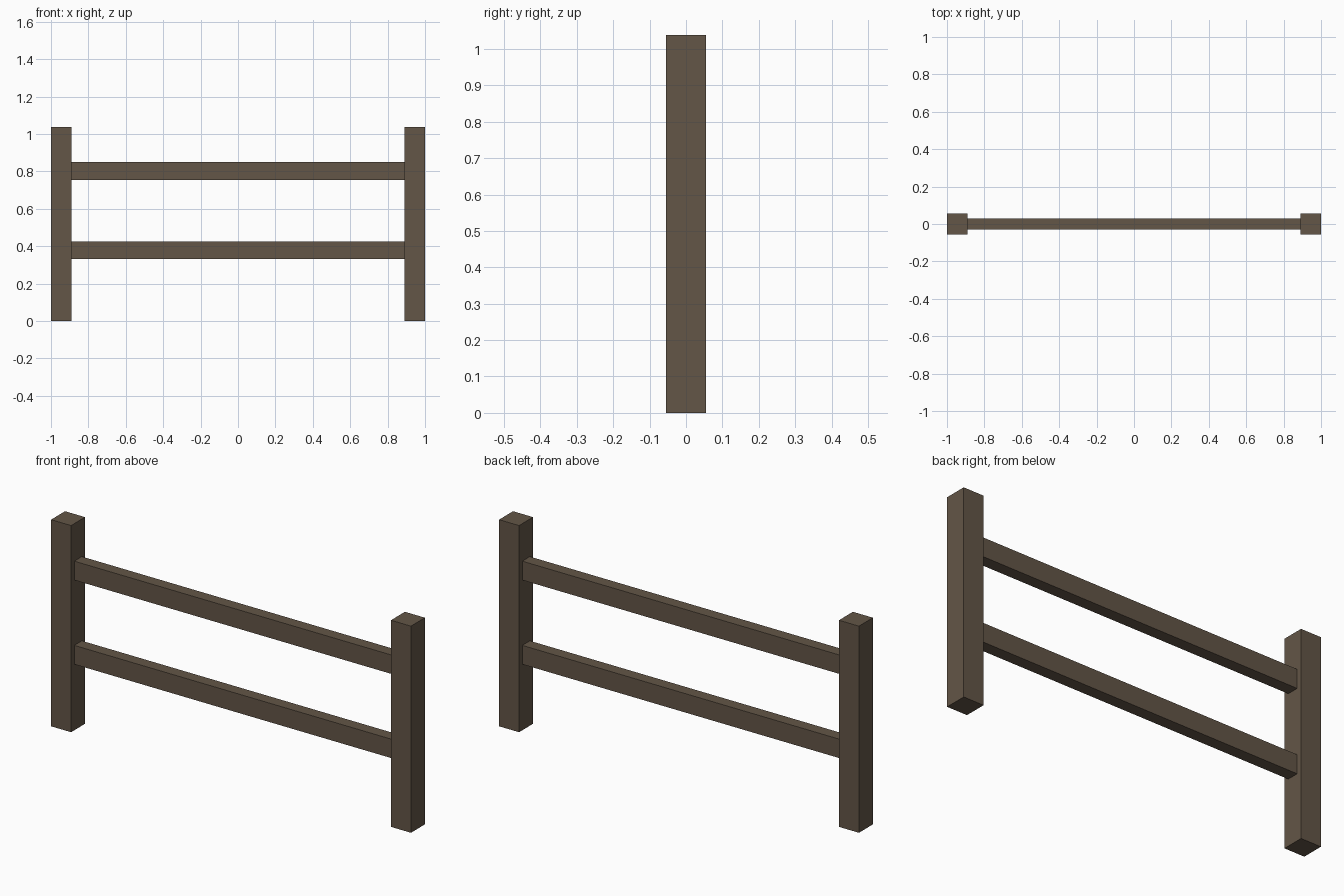
import bpy

if "Cube" in bpy.data.objects:
    bpy.data.objects.remove(bpy.data.objects["Cube"])

wood = bpy.data.materials.new("brown_wood")
wood.diffuse_color = (0.125, 0.092, 0.063, 1)
wood.use_nodes = True
wood.node_tree.nodes["Principled BSDF"].inputs["Base Color"].default_value = wood.diffuse_color

POST_W, POST_H = 0.111, 1.038
RAIL_D, RAIL_H = 0.06, 0.095
INNER = 1 - POST_W  # x of the inner post faces


def box(name, centre, size):
    bpy.ops.mesh.primitive_cube_add(size=1, location=centre)
    ob = bpy.context.object
    ob.name = name
    ob.scale = size
    bpy.ops.object.transform_apply(location=False, rotation=False, scale=True)
    ob.data.materials.append(wood)
    return ob


# Square end posts
for side, sx in (("left", -1), ("right", 1)):
    box(f"{side}_post", (sx * (1 - POST_W / 2), 0, POST_H / 2),
        (POST_W, POST_W, POST_H))

# Horizontal rails, let slightly into the posts
for level, z in (("lower", 0.379), ("upper", 0.802)):
    box(f"{level}_rail", (0, 0, z), (2 * INNER + 0.01, RAIL_D, RAIL_H))
